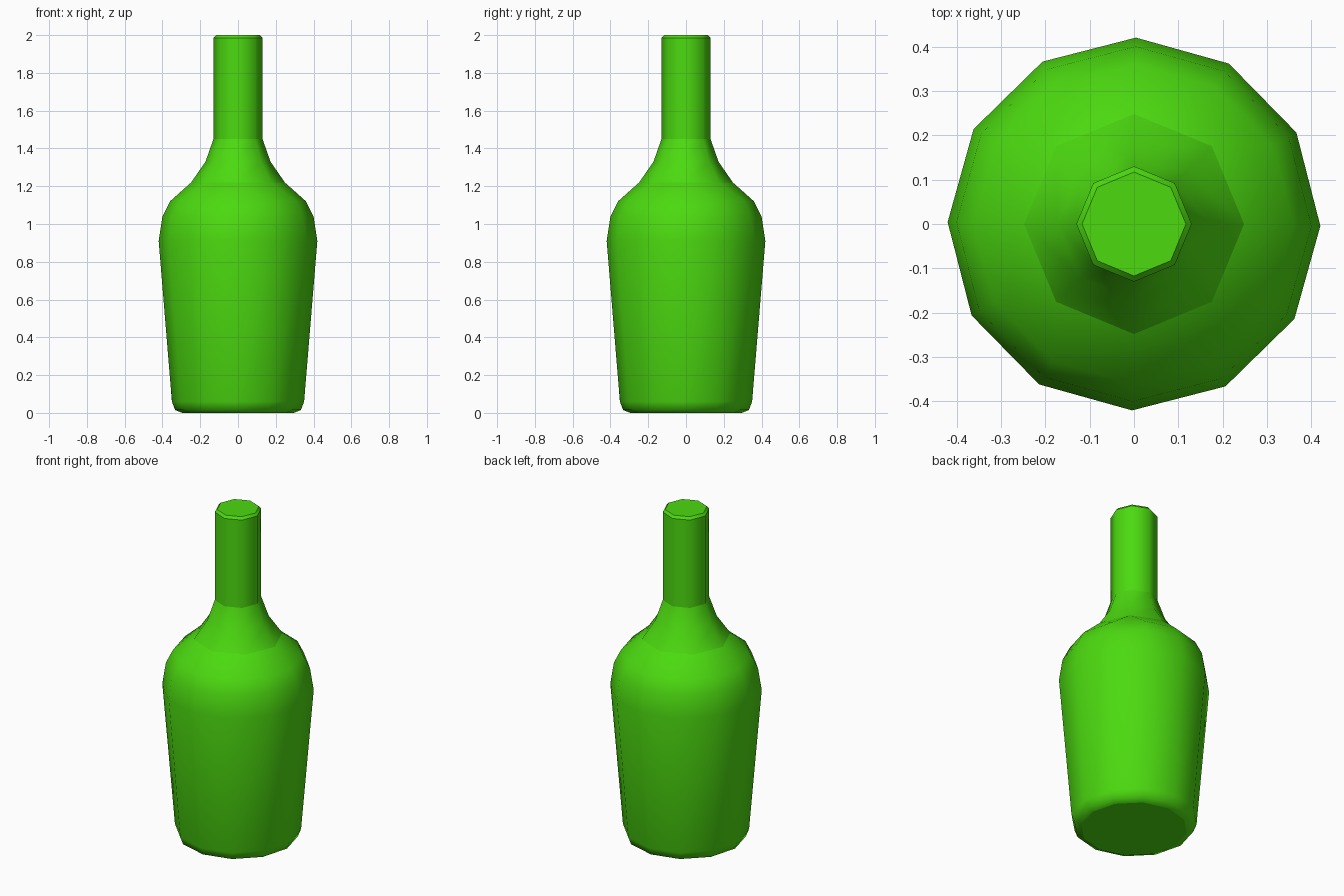
import bpy, bmesh, math

if "Cube" in bpy.data.objects:
    bpy.data.objects.remove(bpy.data.objects["Cube"])

green = bpy.data.materials.new("bottle green")
green.diffuse_color = (0.072, 0.70, 0.005, 1)
green.use_nodes = True
green.node_tree.nodes["Principled BSDF"].inputs["Base Color"].default_value = green.diffuse_color

# (radius, height, sides): twelve-sided body, eight-sided neck
PROFILE = [(0.295, 0.0, 12), (0.333, 0.015, 12), (0.35, 0.06, 12), (0.42, 0.91, 12),
           (0.40, 1.04, 12), (0.36, 1.12, 12), (0.248, 1.22, 8), (0.172, 1.33, 8),
           (0.13, 1.45, 8), (0.13, 1.985, 8), (0.117, 2.0, 8)]
SHARP_HEIGHTS = (0.0, 1.22, 1.45, 1.985, 2.0)

bm = bmesh.new()


def ring(r, z, n):
    turn = math.radians(-0.6) if n == 12 else 0
    return [bm.verts.new((r * math.cos(turn + i * math.tau / n),
                          r * math.sin(turn + i * math.tau / n), z)) for i in range(n)]


def stitch(a, b):
    """Join two rings, with quads if they match, otherwise triangles."""
    na, nb = len(a), len(b)
    if na == nb:
        for i in range(na):
            j = (i + 1) % na
            bm.faces.new((a[i], a[j], b[j], b[i]))
        return
    i = j = 0
    while i < na or j < nb:
        if j >= nb or (i < na and (i + 0.5) / na <= (j + 0.5) / nb):
            bm.faces.new((a[i % na], a[(i + 1) % na], b[j % nb]))
            i += 1
        else:
            bm.faces.new((a[i % na], b[(j + 1) % nb], b[j % nb]))
            j += 1


# Walls and shoulder
rings = [ring(*p) for p in PROFILE]
for lower, upper in zip(rings, rings[1:]):
    stitch(lower, upper)

# Base and top caps
bm.faces.new(rings[0][::-1])
bm.faces.new(rings[-1])
bmesh.ops.recalc_face_normals(bm, faces=bm.faces[:])

# Smooth walls with creases at the caps, neck base and shoulder top
for f in bm.faces:
    f.smooth = True
for e in bm.edges:
    z0, z1 = (v.co.z for v in e.verts)
    if abs(z0 - z1) < 1e-4 and any(abs(z0 - h) < 1e-4 for h in SHARP_HEIGHTS):
        e.smooth = False

mesh = bpy.data.meshes.new("bottle")
bm.to_mesh(mesh)
bm.free()
mesh.materials.append(green)
bpy.context.collection.objects.link(bpy.data.objects.new("bottle", mesh))
